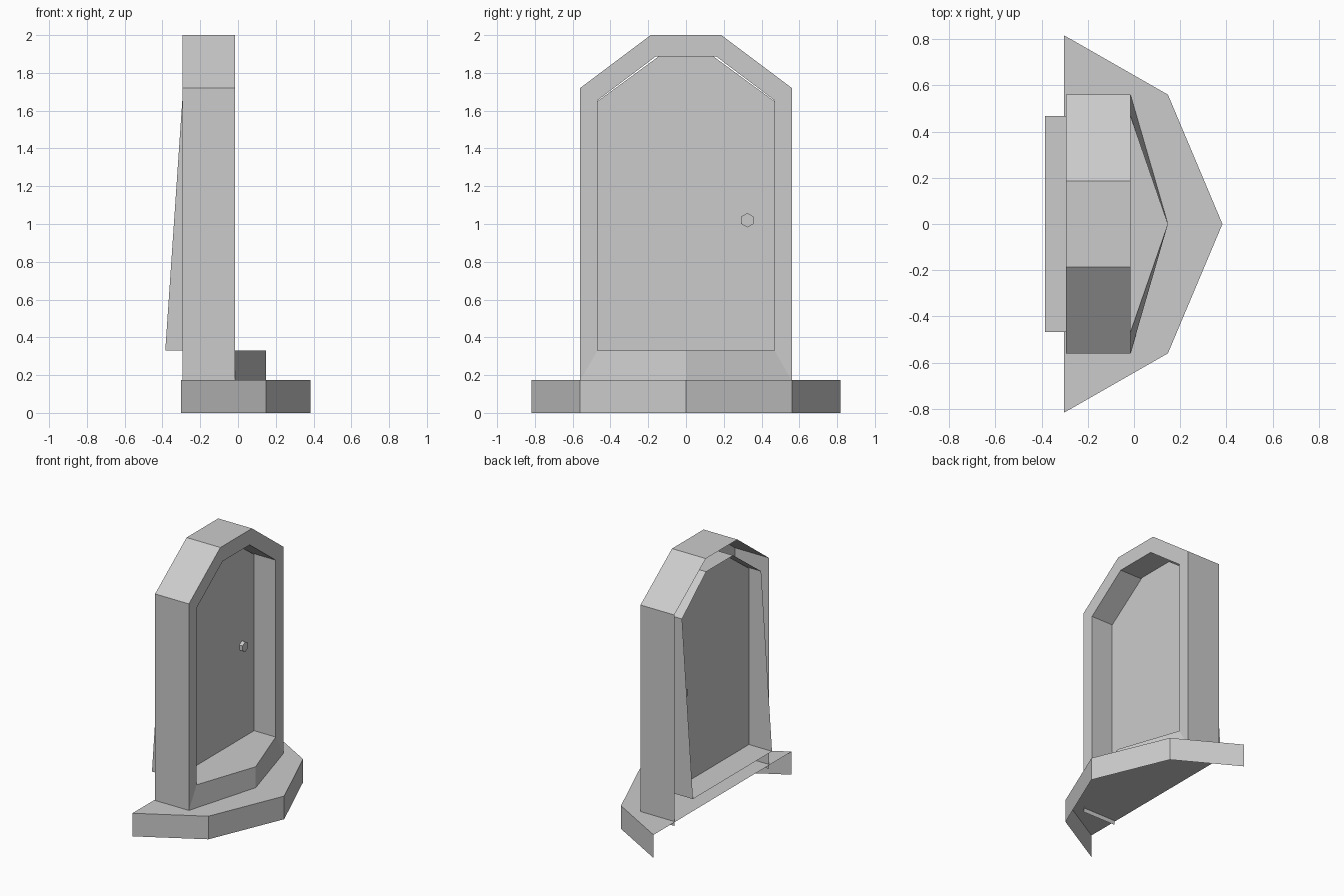
import bpy
import math
from mathutils import Matrix

if "Cube" in bpy.data.objects:
    bpy.data.objects.remove(bpy.data.objects["Cube"])

FRONT, BACK, DOOR = -0.015, -0.295, -0.194


def make(name, verts, faces):
    mesh = bpy.data.meshes.new(name)
    mesh.from_pydata(verts, [], faces)
    mesh.update()
    ob = bpy.data.objects.new(name, mesh)
    bpy.context.collection.objects.link(ob)
    return ob


def mirrored(half):
    """Mirror a half profile of (y, z) points into a full outline."""
    return half + [(-y, z) for y, z in reversed(half)]


def bridge(a, b, n, closed):
    return [(a + i, a + (i + 1) % n, b + (i + 1) % n, b + i)
            for i in range(n if closed else n - 1)]


def rear_x(z):
    """Depth of the slanting rear edge of the recess at height z."""
    return -0.385 + 0.068 * (z - 0.33)


outer = mirrored([(0.56, 0.14), (0.56, 1.72), (0.187, 2.0)])
inner = mirrored([(0.468, 0.33), (0.468, 1.655), (0.16, 1.887)])
leaf = mirrored([(0.468, 0.33), (0.468, 1.65), (0.145, 1.887)])

# Frame: outer shell and front trim, open at the back and bottom
verts = ([(BACK, y, z) for y, z in outer] + [(FRONT, y, z) for y, z in outer]
         + [(FRONT, y, z) for y, z in inner])
make("door_frame", verts, bridge(6, 0, 6, False) + bridge(12, 6, 6, False))

# Recess walls with floor, open at the slanting rear edge
verts = [(FRONT, y, z) for y, z in inner] + [(rear_x(z), y, z) for y, z in inner]
make("door_recess", verts, bridge(6, 0, 6, True))

# Upright door panel halfway down the recess
make("door_panel", [(DOOR, y, z) for y, z in leaf], [tuple(range(6))])

# Hexagonal door knob, passing through the panel
bpy.ops.mesh.primitive_cylinder_add(vertices=6, radius=0.038, depth=0.055)
knob = bpy.context.object
knob.name = "door_knob"
knob.data.transform(Matrix.Translation((DOOR, 0.325, 1.02))
                    @ Matrix.Rotation(math.pi / 2, 4, 'Y')
                    @ Matrix.Rotation(math.pi / 6, 4, 'Z'))

# Pointed upper step with sloping ends
low = [(FRONT, -0.56, 0.173), (0.147, 0, 0.173), (FRONT, 0.56, 0.173)]
top = [(FRONT, -0.468, 0.33), (0.147, 0, 0.33), (FRONT, 0.468, 0.33)]
make("upper_step", low + top, bridge(0, 3, 3, False) + [(3, 4, 5)])

# Pointed base step, open at the back and below
plan = [(-0.303, -0.817), (0.147, -0.56), (0.383, 0), (0.147, 0.56), (-0.303, 0.817)]
verts = [(x, y, z) for z in (0, 0.173) for x, y in plan]
make("base_step", verts, bridge(0, 5, 5, False) + [tuple(range(5, 10))])
